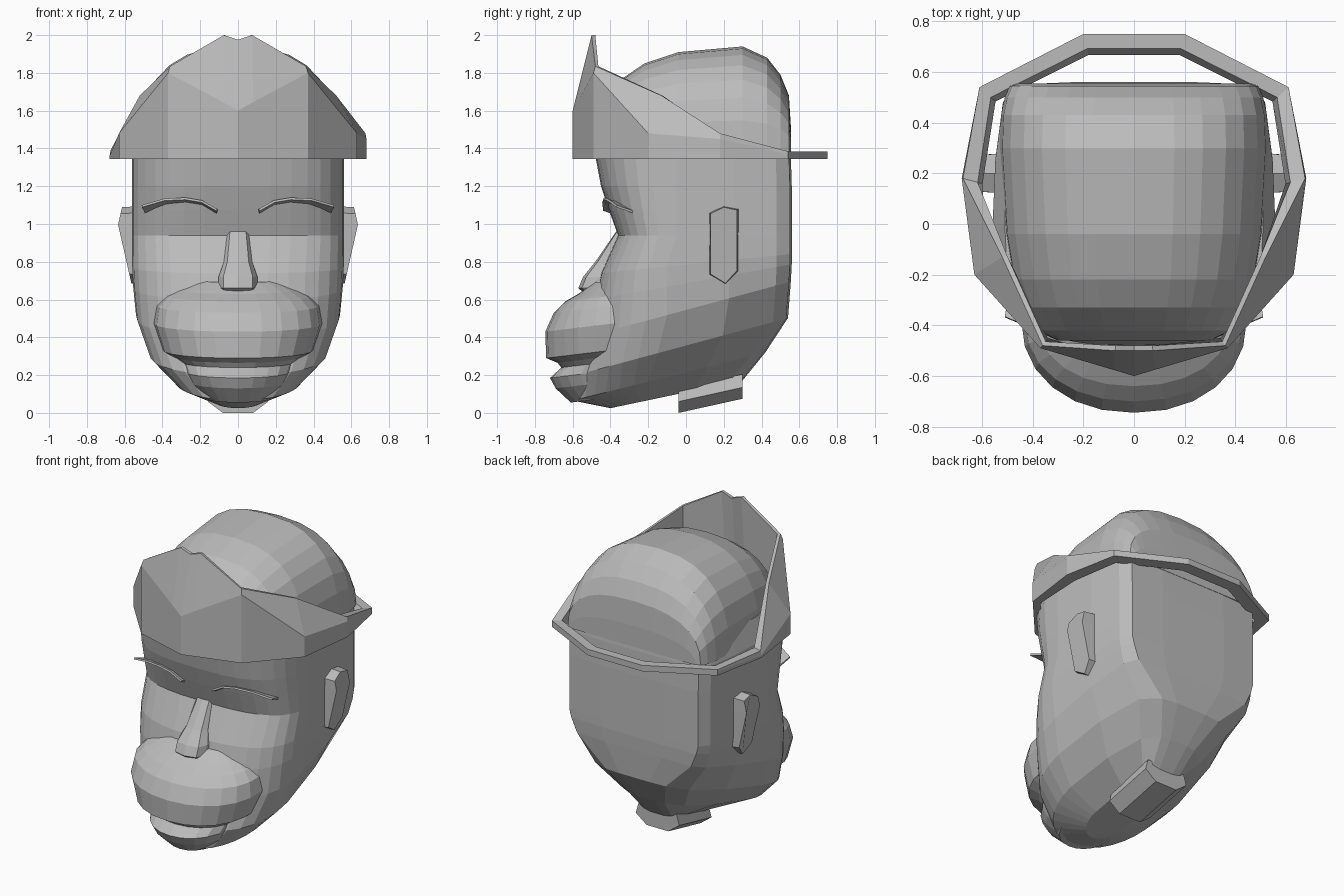
import bpy
import bmesh
import math

default_cube = bpy.data.objects.get("Cube")
if default_cube:
    bpy.data.objects.remove(default_cube, do_unlink=True)

# One plain grey for every part
grey = bpy.data.materials.new("stone_grey")
grey.use_nodes = True
grey.diffuse_color = (0.5, 0.5, 0.5, 1)
grey.node_tree.nodes["Principled BSDF"].inputs["Base Color"].default_value = (0.5, 0.5, 0.5, 1)


def finish(name, bm):
    """Turn a bmesh into a flat shaded object."""
    bmesh.ops.recalc_face_normals(bm, faces=bm.faces[:])
    mesh = bpy.data.meshes.new(name)
    bm.to_mesh(mesh)
    bm.free()
    mesh.materials.append(grey)
    obj = bpy.data.objects.new(name, mesh)
    bpy.context.collection.objects.link(obj)
    return obj


def bridge(bm, rings, closed=True):
    """Join neighbouring point rings with quads."""
    for low, high in zip(rings, rings[1:]):
        count = len(low)
        for i in range(count if closed else count - 1):
            j = (i + 1) % count
            bm.faces.new((low[i], low[j], high[j], high[i]))


def loft(name, outlines):
    """Skin a list of outlines and cap both ends."""
    bm = bmesh.new()
    rings = [[bm.verts.new(p) for p in outline] for outline in outlines]
    bridge(bm, rings)
    bm.faces.new(rings[0])
    bm.faces.new(rings[-1])
    return finish(name, bm)


def power(value, exponent):
    return math.copysign(abs(value) ** exponent, value)


# Head: rounded face, sides tapering to bevelled corners and a flat back
def head_outline(z, tilt, front, back, width, middle, square, back_width):
    half = []
    for i in range(9):
        angle = math.pi * i / 16
        half.append((width * math.sin(angle) ** (2 / square),
                     middle - (middle - front) * max(math.cos(angle), 0) ** (2 / square)))
    shoulder = (width + back_width) / 2
    half += [(width * .7 + shoulder * .3, (middle + back) / 2), (shoulder, back - .08),
             (back_width, back - .01), (back_width / 2, back)]
    outline = half + [(0, back)] + [(-x, y) for x, y in reversed(half[1:])]
    return [(x, y, z + tilt * (y - front)) for x, y in outline]


# Height, tilt, front, back, half width, middle, squareness, half width of the back
head = [
    (.025, .21, -.4, .3, .13, -.2, 2, .1),
    (.065, .25, -.6, .42, .33, -.2, 2, .13),
    (.2, .27, -.58, .54, .47, -.15, 2.3, .22),
    (.41, .27, -.5, .555, .54, -.1, 2.6, .42),
    (.6, .18, -.48, .56, .555, -.1, 2.6, .46),
    (.74, .1, -.45, .56, .56, -.1, 2.6, .475),
    (.94, 0, -.36, .56, .56, -.05, 2.8, .475),
    (1.08, 0, -.41, .56, .56, -.05, 2.8, .475),
    (1.2, 0, -.45, .56, .56, -.05, 2.8, .475),
    (1.36, 0, -.48, .555, .56, -.05, 2.8, .475),
    (1.5, 0, -.45, .54, .51, 0, 2.8, .45),
]
loft("head", [head_outline(*row) for row in head])


# Cranium: arched sections running from the forehead to the back of the head
def arch(y, top, width):
    base = 1.38
    points = []
    for i in range(15):
        angle = math.pi * i / 14
        points.append((width * power(math.cos(angle), .8), y, base + (top - base) * abs(math.sin(angle)) ** .8))
    return points


cranium = [
    (-.46, 1.5, .3), (-.42, 1.64, .39), (-.33, 1.775, .44), (-.22, 1.85, .48), (-.04, 1.91, .51),
    (.3, 1.94, .53), (.43, 1.88, .525), (.5, 1.79, .51), (.545, 1.68, .49), (.555, 1.52, .46),
]
loft("cranium", [arch(*row) for row in cranium])


# Plain oval outline at height z in front, rising to the back by tilt
def oval(z, tilt, front, back, width, middle, square, sides):
    points = []
    for i in range(sides):
        angle = math.tau * i / sides
        s, c = math.sin(angle), math.cos(angle)
        reach = middle - front if c > 0 else back - middle
        y = middle - reach * power(c, 2 / square)
        points.append((width * power(s, 2 / square), y, z + tilt * (y - front)))
    return points


# Muzzle with the mouth groove between the lips: height, front, half width
muzzle = [
    (.055, -.61, .18), (.13, -.69, .26), (.185, -.72, .29), (.24, -.66, .31),
    (.265, -.68, .34), (.29, -.74, .4), (.43, -.745, .445), (.53, -.7, .43),
    (.59, -.64, .38), (.63, -.57, .32), (.69, -.49, .22),
]
loft("muzzle", [oval(z, .12, f, -.12, w, -.38, 2.15, 24) for z, f, w in muzzle])

# Nose: height, front, half width
nose = [(.62, -.52, .09), (.66, -.57, .11), (.72, -.545, .11), (.8, -.48, .08), (.96, -.37, .06)]
loft("nose", [oval(z, 0, f, -.2, w, -.3, 4, 12) for z, f, w in nose])


# Ears: clipped plates, bowed outwards towards the top
def ear(name, side):
    outline = [(.12, .73), (.12, 1), (.12, 1.06), (.2, 1.095), (.28, 1.08), (.28, 1), (.28, .75), (.21, .68)]
    outer = [(side * (.635 - .22 * abs(z - 1)), .2 + (y - .2) * .88, .89 + (z - .89) * .97) for y, z in outline]
    inner = [(side * .51, y, z) for y, z in outline]
    loft(name, [inner, outer])


# Brows: thin arched blades standing off the face
def brow(name, side):
    path = [(.11, -.42, 1.08), (.19, -.425, 1.125), (.28, -.42, 1.14), (.39, -.4, 1.135), (.51, -.35, 1.1)]
    bm = bmesh.new()
    outer = [bm.verts.new((side * x, y - .015, z)) for x, y, z in path]
    inner = [bm.verts.new((side * x * .97, y + .07, z - .03)) for x, y, z in path]
    bridge(bm, [outer, inner], closed=False)
    blade = finish(name, bm)
    blade.modifiers.new("thickness", "SOLIDIFY").thickness = .012


for label, side in (("left", 1), ("right", -1)):
    ear(label + "_ear", side)
    brow(label + "_brow", side)

# Neck stub: a short slab sloping up to the back
section = [(-.16, .06), (-.08, 0), (.08, 0), (.16, .06), (.14, .13), (-.14, .13)]
loft("neck", [[(x, y, z + rise) for x, z in section] for y, rise in ((-.04, 0), (.3, .075))])

# Crown: foot x, y, fold height, then rim x, y, height from front to back
right_half = [
    (.08, -.576, 1.645, .075, -.5, 2),
    (.37, -.49, 1.8, .36, -.48, 1.835),
    (.63, -.2, 1.48, .52, -.13, 1.68),
    (.68, .18, 1.45, .675, .18, 1.48),
    (.61, .54, 1.37, .61, .54, 1.385),
    (.2, .75, 1.37, .2, .75, 1.385),
]
mirrored = []
for x, y, fold, rx, ry, top in reversed(right_half):
    # the other side dips lower beside the ear
    dip = .09 if abs(y - .18) < .01 else 0
    mirrored.append((-x, y, fold - dip, -rx, ry, top - dip))
columns = [(0, -.6, 1.6, 0, -.5, 1.975)] + right_half + mirrored
bm = bmesh.new()
foot = [bm.verts.new((c[0], c[1], 1.345)) for c in columns]
fold = [bm.verts.new(c[:3]) for c in columns]
rim = [bm.verts.new(c[3:]) for c in columns]


# Inner wall, drawn in towards the head
def inner(vert, amount):
    x, y, z = vert.co
    shrink = 1 - amount / math.hypot(x, y)
    return bm.verts.new((x * shrink, y * shrink, z))


inner_rim = [inner(v, .06 if v.co.y > 0 else .02) for v in rim]
inner_foot = [inner(v, .085 if v.co.y > 0 else .05) for v in foot]
bridge(bm, [foot, fold, rim, inner_rim, inner_foot, foot])
finish("crown", bm)
